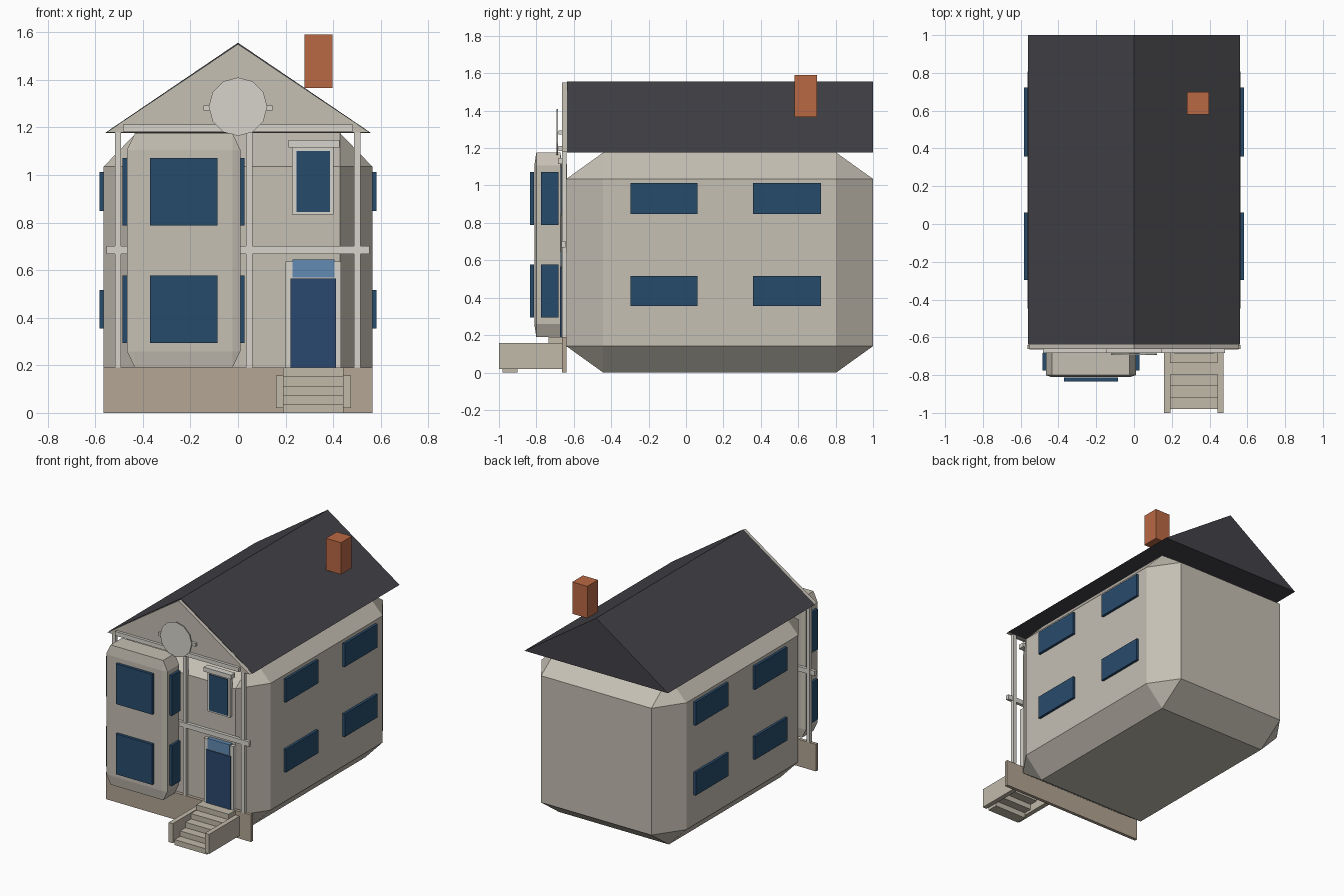
import bpy, bmesh
from mathutils import Matrix, Vector

if "Cube" in bpy.data.objects:
    bpy.data.objects.remove(bpy.data.objects["Cube"])


def material(name, rgb):
    # 0-255 display colour to linear diffuse colour
    m = bpy.data.materials.new(name)
    m.diffuse_color = [(c / 255) ** 2.2 for c in rgb] + [1]
    m.use_nodes = True
    m.node_tree.nodes["Principled BSDF"].inputs["Base Color"].default_value = m.diffuse_color
    return m


SIDING = material("siding", (196, 190, 178))
TRIM = material("trim", (214, 211, 202))
STONE = material("stone", (178, 164, 146))
STEP = material("step", (192, 184, 168))
SLATE = material("slate", (68, 67, 72))
BRICK = material("brick", (184, 104, 70))
GLASS = material("glass", (44, 76, 108))
DOOR = material("door_blue", (46, 74, 110))
PALE_GLASS = material("pale_glass", (98, 138, 178))


def finish(name, bm, mat):
    bmesh.ops.recalc_face_normals(bm, faces=bm.faces)
    me = bpy.data.meshes.new(name)
    bm.to_mesh(me)
    bm.free()
    me.materials.append(mat)
    ob = bpy.data.objects.new(name, me)
    bpy.context.collection.objects.link(ob)
    return ob


def box(name, x, y, z, mat, bevel=0):
    # box from axis ranges; bevel is a fraction of each dimension
    bm = bmesh.new()
    bmesh.ops.create_cube(bm, size=1)
    if bevel:
        bmesh.ops.bevel(bm, geom=bm.edges[:], offset=bevel, segments=1,
                        affect='EDGES')
    size = [r[1] - r[0] for r in (x, y, z)]
    mid = Vector([(r[0] + r[1]) / 2 for r in (x, y, z)])
    bmesh.ops.scale(bm, vec=size, verts=bm.verts)
    bmesh.ops.translate(bm, vec=mid, verts=bm.verts)
    return finish(name, bm, mat)


def gable(name, half, y, z, mat):
    # triangular prism running along y
    bm = bmesh.new()
    f = bm.faces.new([bm.verts.new(p) for p in
                      ((-half, y[0], z[0]), (half, y[0], z[0]), (0, y[0], z[1]))])
    ext = bmesh.ops.extrude_face_region(bm, geom=[f], use_keep_orig=True)
    vs = [v for v in ext["geom"] if isinstance(v, bmesh.types.BMVert)]
    bmesh.ops.translate(bm, vec=(0, y[1] - y[0], 0), verts=vs)
    return finish(name, bm, mat)


# Main body, roof and chimney
box("house_body", (-.565, .565), (-.64, 1), (0, 1.176), SIDING, .12)
box("foundation", (-.565, .565), (-.663, -.64), (0, .19), STONE)
gable("roof", .56, (-.637, 1), (1.176, 1.556), SLATE)
gable("front_gable", .555, (-.663, -.637), (1.178, 1.55), SIDING)
box("chimney", (.28, .397), (.58, .7), (1.366, 1.59), BRICK)

# Side windows, both sides and both floors
for s in (-1, 1):
    for y in ((-.297, .062), (.357, .722)):
        for z in ((.355, .517), (.848, 1.012)):
            box("side_window", sorted((s * .56, s * .583)), y, z, GLASS)

# Bay with front and side windows
box("bay", (-.467, .01), (-.811, -.661), (.19, 1.175), SIDING, .07)
for z in ((.293, .578), (.788, 1.072)):
    box("bay_front_window", (-.37, -.086), (-.833, -.813), z, GLASS)
    for x in ((-.485, -.463), (.006, .028)):
        box("bay_side_window", x, (-.775, -.683), z, GLASS)

# Posts and beams
for x in (-.505, .047, .501):
    box("front_post", (x - .013, x + .013), (-.663, -.638), (.19, 1.18), TRIM)
box("floor_beam", (-.553, .553), (-.665, -.643), (.668, .702), TRIM)
box("frieze_beam", (-.483, .483), (-.682, -.66), (1.183, 1.212), TRIM)

# Gable medallion with crossbar
bm = bmesh.new()
bmesh.ops.create_cone(bm, cap_ends=True, segments=12, radius1=.123, radius2=.123,
                      depth=.007, matrix=Matrix.Translation((0, -.689, 1.287))
                      @ Matrix.Rotation(1.5707963, 4, 'X'))
finish("medallion", bm, TRIM)
box("medallion_bar", (-.146, .146), (-.682, -.66), (1.272, 1.293), TRIM)

# Upper window
box("window_frame", (.228, .402), (-.665, -.636), (.833, 1.116), TRIM)
box("upper_window", (.245, .387), (-.671, -.642), (.845, 1.1), GLASS)
box("window_cap", (.212, .426), (-.685, -.64), (1.116, 1.147), TRIM)

# Door, frame and transom
box("door_frame", (.2, .432), (-.666, -.636), (.19, .637), TRIM)
box("door", (.22, .412), (-.673, -.642), (.19, .565), DOOR)
box("transom", (.23, .405), (-.671, -.642), (.57, .645), PALE_GLASS)

# Stairs
for i in range(5):
    y = -.98 + .061 * i
    box("stair_step", (.19, .443), (y, y + .078), (.038 * i, .038 * (i + 1)), STEP)
for x in ((.159, .192), (.442, .475)):
    box("stair_side", x, (-1, -.66), (.02, .158), STEP)
